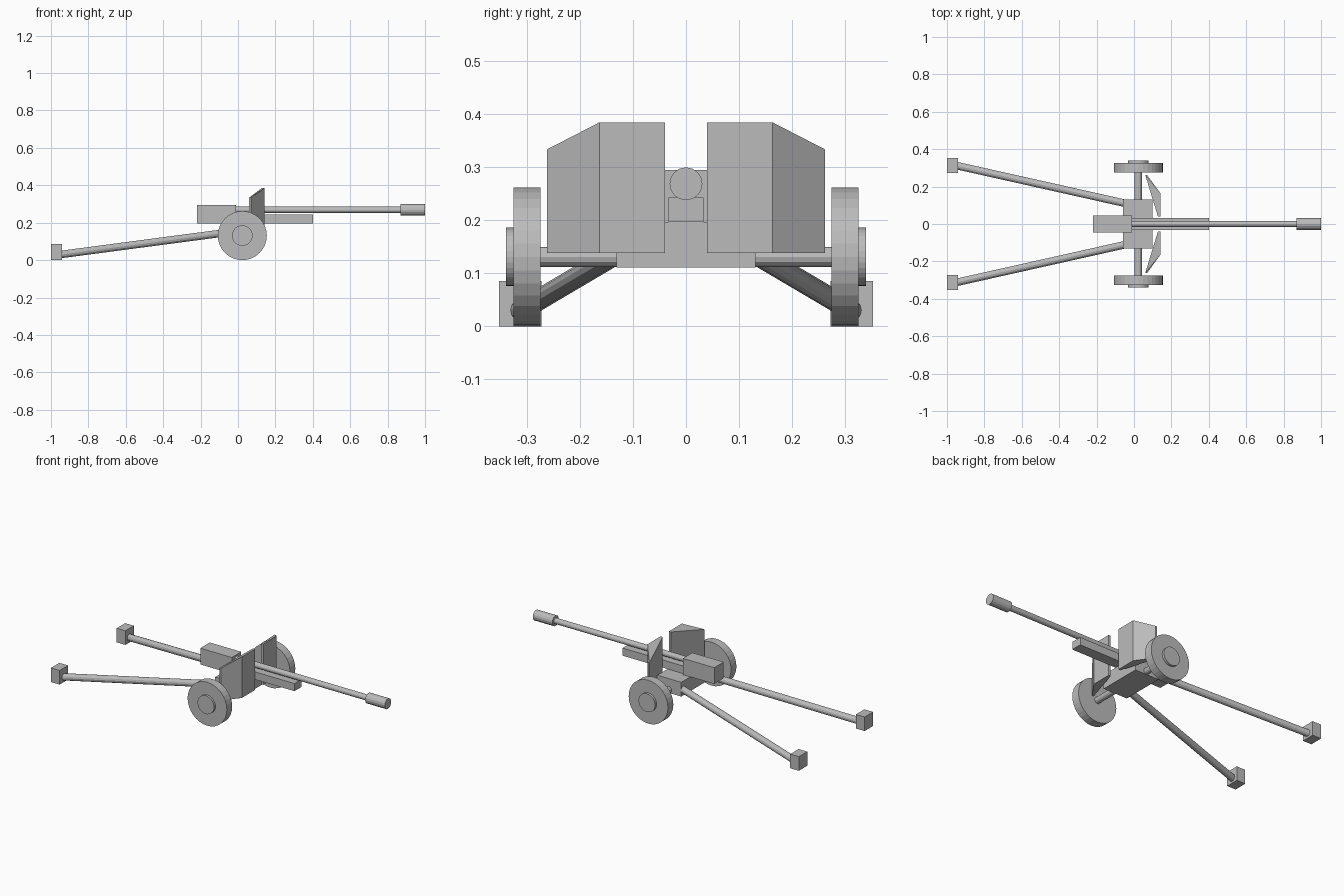
import bpy
import bmesh
from mathutils import Vector

# Remove the default cube
old = bpy.data.objects.get("Cube")
if old:
    bpy.data.objects.remove(old, do_unlink=True)

# Single grey material
grey = bpy.data.materials.new("plain_grey")
grey.use_nodes = True
colour = (0.5, 0.5, 0.5, 1)
grey.diffuse_color = colour
grey.node_tree.nodes["Principled BSDF"].inputs["Base Color"].default_value = colour


def finish(name, bm):
    bmesh.ops.recalc_face_normals(bm, faces=bm.faces)
    mesh = bpy.data.meshes.new(name)
    bm.to_mesh(mesh)
    bm.free()
    mesh.materials.append(grey)
    obj = bpy.data.objects.new(name, mesh)
    bpy.context.collection.objects.link(obj)
    return obj


def box(name, low, high):
    low, high = Vector(low), Vector(high)
    bm = bmesh.new()
    bmesh.ops.create_cube(bm, size=1)
    for v in bm.verts:
        v.co = (low + high) / 2 + v.co * (high - low)
    return finish(name, bm)


def rod(name, start, end, radius, sides):
    start, end = Vector(start), Vector(end)
    axis = end - start
    bm = bmesh.new()
    bmesh.ops.create_cone(bm, cap_ends=True, segments=sides, radius1=radius,
                          radius2=radius, depth=axis.length)
    turn = axis.to_track_quat('Z', 'Y')
    for v in bm.verts:
        v.co = (start + end) / 2 + turn @ v.co
    return finish(name, bm)


def shield(name, side):
    # Wedge plate: flat inner front, swept outer front, straight back
    plan = [(0.128, 0.04, 0.385), (0.142, 0.04, 0.385),
            (0.142, 0.163, 0.385), (0.07, 0.262, 0.334), (0.06, 0.262, 0.334)]
    bm = bmesh.new()
    for x, y, top in plan:
        bm.verts.new((x, y * side, 0.138))
        bm.verts.new((x, y * side, top))
    bmesh.ops.convex_hull(bm, input=bm.verts)
    bmesh.ops.dissolve_limit(bm, angle_limit=0.01, verts=bm.verts, edges=bm.edges)
    return finish(name, bm)


# Carriage and gun
box("carriage", (-0.06, -0.131, 0.111), (0.1, 0.131, 0.197))
box("breech", (-0.22, -0.045, 0.197), (-0.01, 0.045, 0.295))
box("cradle", (-0.02, -0.033, 0.197), (0.4, 0.033, 0.243))
rod("barrel", (-0.02, 0, 0.269), (0.88, 0, 0.269), 0.017, 16)
rod("muzzle_brake", (0.87, 0, 0.269), (1, 0, 0.269), 0.031, 16)

# Axle
hub = Vector((0.023, 0, 0.131))
out = Vector((0, 1, 0))
rod("axle", hub - out * 0.28, hub + out * 0.28, 0.019, 12)

# Paired parts
for label, side in (("back", 1), ("front", -1)):
    dirn = out * side
    rod(label + "_wheel", hub + dirn * 0.275, hub + dirn * 0.326, 0.131, 32)
    rod(label + "_wheel_hub", hub + dirn * 0.32, hub + dirn * 0.34, 0.055, 32)
    shield(label + "_shield", side)
    rod(label + "_trail", (0, 0.1 * side, 0.155), (-0.97, 0.317 * side, 0.027), 0.02, 12)
    box(label + "_trail_foot", (-1, side * 0.313 - 0.04, 0), (-0.942, side * 0.313 + 0.04, 0.085))
